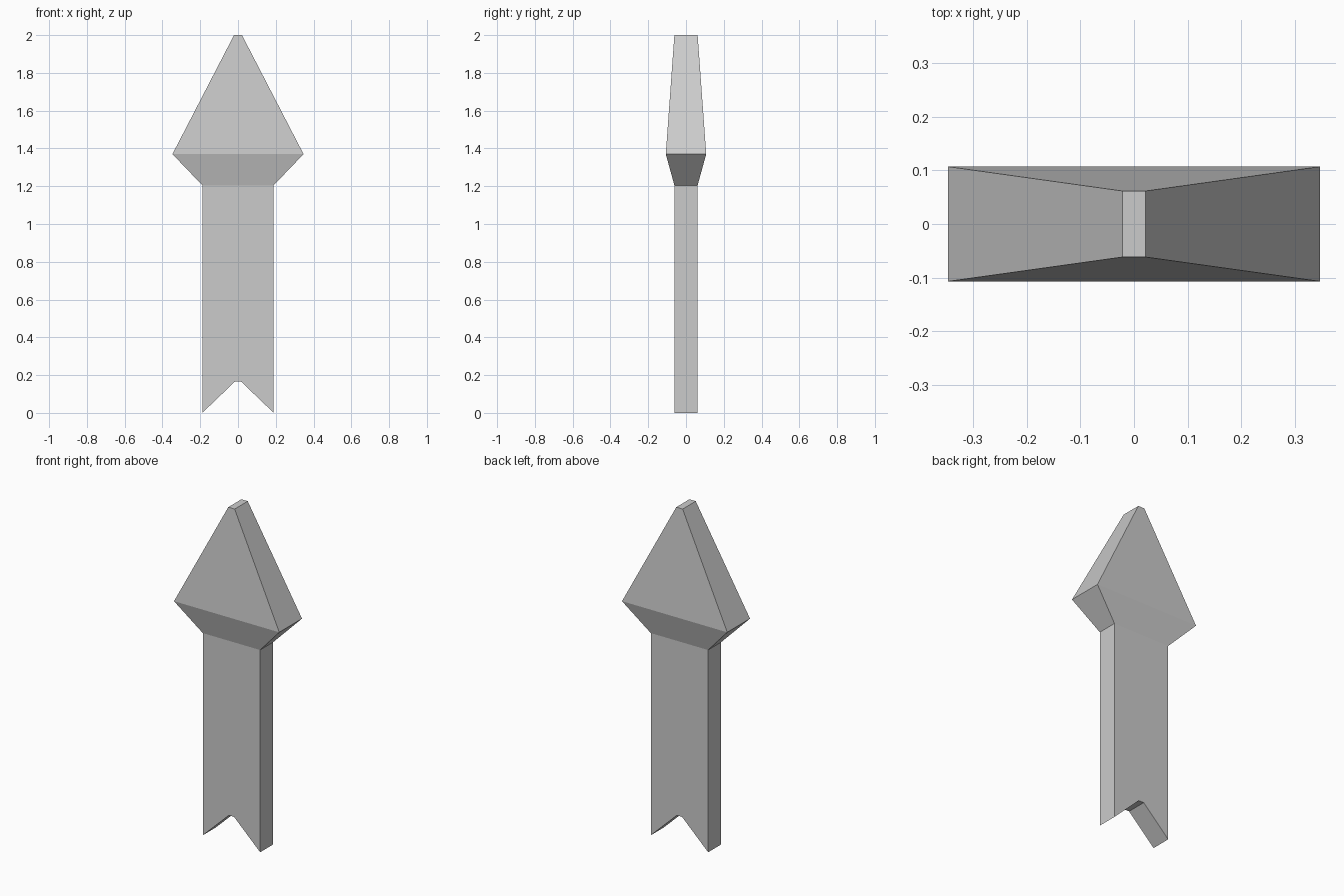
import bpy
import bmesh

if "Cube" in bpy.data.objects:
    bpy.data.objects.remove(bpy.data.objects["Cube"])

HALF_DEPTH = 0.0615   # half thickness of the shaft
SHAFT_TOP = 1.205

bm = bmesh.new()

# Shaft: front profile with a notched tail, extruded through its thickness
half = [(0.017, 0.165), (0.189, 0.0), (0.189, SHAFT_TOP)]
profile = half + [(-x, z) for x, z in reversed(half)]
front = bm.faces.new([bm.verts.new((x, -HALF_DEPTH, z)) for x, z in profile])
extruded = bmesh.ops.extrude_face_region(bm, geom=[front], use_keep_orig=True)
back_verts = [g for g in extruded["geom"] if isinstance(g, bmesh.types.BMVert)]
bmesh.ops.translate(bm, verts=back_verts, vec=(0, 2 * HALF_DEPTH, 0))

# Head: the shaft's top face flares out, then tapers to a blunt tip
cap = next(f for f in bm.faces if all(v.co.z > SHAFT_TOP - 0.01 for v in f.verts))
for half_x, half_y, z in [(0.347, 0.107, 1.37), (0.021, HALF_DEPTH, 2.0)]:
    cap = bmesh.ops.extrude_discrete_faces(bm, faces=[cap])["faces"][0]
    for v in cap.verts:
        v.co = (half_x if v.co.x > 0 else -half_x,
                half_y if v.co.y > 0 else -half_y, z)

bmesh.ops.recalc_face_normals(bm, faces=bm.faces)

mesh = bpy.data.meshes.new("arrow")
bm.to_mesh(mesh)
bm.free()
bpy.context.collection.objects.link(bpy.data.objects.new("arrow", mesh))
